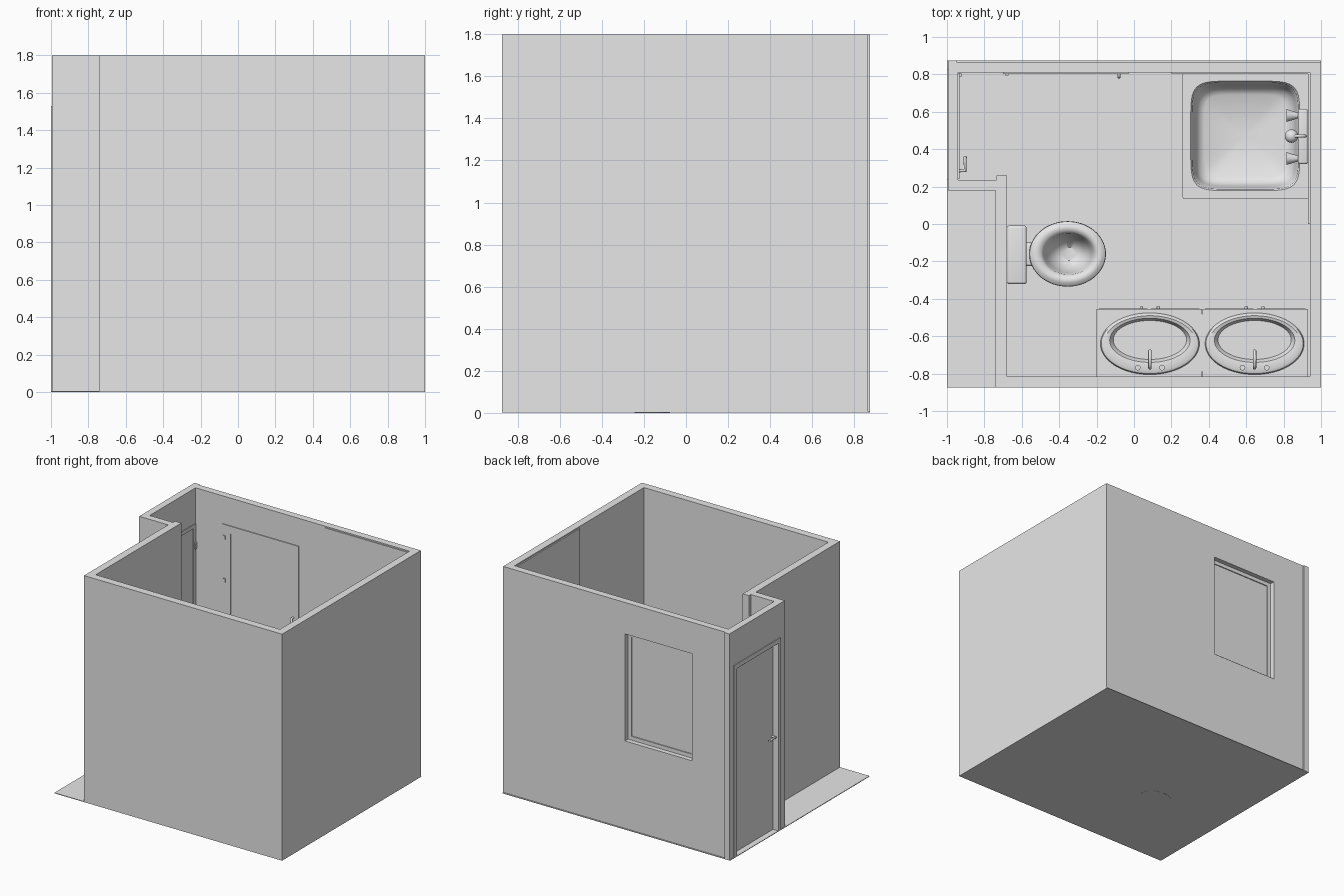
import bpy, bmesh, math

if "Cube" in bpy.data.objects:
    bpy.data.objects.remove(bpy.data.objects["Cube"])

grey = bpy.data.materials.new("plain_grey")
grey.use_nodes = True
grey.diffuse_color = (0.8, 0.8, 0.8, 1)
grey.node_tree.nodes["Principled BSDF"].inputs["Base Color"].default_value = (0.8, 0.8, 0.8, 1)


def finish(name, bm, smooth=False):
    bmesh.ops.recalc_face_normals(bm, faces=bm.faces)
    mesh = bpy.data.meshes.new(name)
    bm.to_mesh(mesh)
    bm.free()
    ob = bpy.data.objects.new(name, mesh)
    bpy.context.collection.objects.link(ob)
    mesh.materials.append(grey)
    if smooth:
        bpy.ops.object.select_all(action='DESELECT')
        ob.select_set(True)
        bpy.context.view_layer.objects.active = ob
        bpy.ops.object.shade_smooth_by_angle(angle=math.radians(40))
    return ob


def box(name, x, y, z, bevel=0):
    bm = bmesh.new()
    bmesh.ops.create_cube(bm, size=1)
    for v in bm.verts:
        for i, (lo, hi) in enumerate((x, y, z)):
            v.co[i] = lo if v.co[i] < 0 else hi
    if bevel:
        bmesh.ops.bevel(bm, geom=bm.edges[:], offset=bevel, segments=4, profile=0.5, affect='EDGES')
    return finish(name, bm, bevel > 0)


def loft(name, rings, n=64):
    """Skin rings of (cx, cy, z, rx, ry, squareness): 2 is an ellipse, high is a rectangle."""
    bm = bmesh.new()
    loops = []
    for cx, cy, z, rx, ry, p in rings:
        loop = []
        for k in range(n):
            c, s = math.cos(math.tau * k / n), math.sin(math.tau * k / n)
            r = (abs(c) ** p + abs(s) ** p) ** (-1 / p)
            loop.append(bm.verts.new((cx + rx * r * c, cy + ry * r * s, z)))
        loops.append(loop)
    for a, b in zip(loops, loops[1:]):
        for k in range(n):
            bm.faces.new((a[k], a[(k + 1) % n], b[(k + 1) % n], b[k]))
    bm.faces.new(loops[0])
    bm.faces.new(loops[-1])
    return finish(name, bm, True)


def tube(name, points, radius):
    curve = bpy.data.curves.new(name, 'CURVE')
    curve.dimensions = '3D'
    curve.bevel_depth = radius
    curve.bevel_resolution = 3
    curve.use_fill_caps = True
    spline = curve.splines.new('POLY')
    spline.points.add(len(points) - 1)
    for sp, p in zip(spline.points, points):
        sp.co = (*p, 1)
    ob = bpy.data.objects.new(name, curve)
    bpy.context.collection.objects.link(ob)
    curve.materials.append(grey)


def cut(ob, x, y, z):
    cutter = box("cutter", x, y, z)
    cutter.hide_render = True
    mod = ob.modifiers.new("opening", 'BOOLEAN')
    mod.operation, mod.solver, mod.object = 'DIFFERENCE', 'EXACT', cutter
    bpy.context.view_layer.objects.active = ob
    bpy.ops.object.modifier_apply(modifier=mod.name)
    bpy.data.objects.remove(cutter)


# Room shell: paired outer and inner corners
H = 1.8
outer = [(-.74, -.875), (1, -.875), (1, .866), (-.994, .866), (-.994, .18), (-.74, .18)]
inner = [(-.68, -.815), (.94, -.815), (.94, .81), (-.94, .81), (-.94, .235), (-.68, .235)]
bm = bmesh.new()
rows = [[bm.verts.new((x, y, z)) for x, y in pts]
        for pts, z in ((outer, .002), (outer, H), (inner, H), (inner, .002))]
for a, b in zip(rows, rows[1:] + rows[:1]):
    for k in range(6):
        j = (k + 1) % 6
        bm.faces.new((a[k], a[j], b[j], b[k]))
walls = finish("walls", bm)
cut(walls, (-.66, -.07), (.7, 1), (.7, 1.55))
cut(walls, (-1.1, -.9), (.27, .79), (-.1, 1.49))
box("floor", (-1, 1), (-.875, .875), (.001, .006))
box("wall_return", (-.735, -.68), (.2, .26), (.003, H))
box("corner_strip", (-.994, -.95), (.815, .875), (.003, H))

# Shower wall panels
box("shower_side_panel", (.93, .941), (0, .81), (.006, 1.79))
box("shower_back_panel", (.2, .935), (.803, .811), (.006, 1.79))


def border(name, axis, depth, span, height, width, base):
    """Frame of flat bars standing in the x or y direction."""
    (a, b), (lo, hi) = span, height
    parts = [((a, a + width), (lo, hi)), ((b - width, b), (lo, hi)),
             ((a + width, b - width), (hi - width, hi))]
    if base:
        parts.append(((a + width, b - width), (lo, lo + width)))
    for s, z in parts:
        if axis == 'x':
            box(name, s, depth, z)
        else:
            box(name, depth, s, z)


# Window
box("window_pane", (-.66, -.07), (.812, .82), (.7, 1.55))
border("window_sash", 'x', (.806, .828), (-.66, -.07), (.7, 1.55), .03, True)
border("window_casing", 'x', (.803, .811), (-.7, -.03), (.66, 1.58), .04, True)
for z in (.8, 1.14, 1.48):
    box("window_hinge", (-.69, -.67), (.795, .805), (z - .015, z + .015))
tube("window_handle", [(-.08, .806, 1), (-.08, .785, 1), (-.08, .785, .93)], .008)

# Door
box("door", (-.955, -.94), (.27, .79), (.008, 1.49))
border("door_outer_casing", 'y', (-1, -.993), (.235, .825), (.006, 1.53), .035, False)
border("door_inner_casing", 'y', (-.941, -.934), (.24, .808), (.006, 1.52), .03, False)
for z in (.2, .78, 1.35):
    box("door_hinge", (-.94, -.922), (.785, .805), (z - .025, z + .025))
for face, grip in ((-.94, -.903), (-.955, -.985)):
    tube("door_handle", [(face, .285, .75), (grip, .285, .75), (grip, .36, .75)], .009)

# Toilet
tx, ty = -.355, -.16
loft("toilet_bowl", [
    (tx, ty, 0, .13, .085, 2), (tx, ty, .03, .13, .085, 2), (tx, ty, .1, .1, .07, 2),
    (tx, ty, .2, .15, .12, 2), (tx, ty, .275, .19, .16, 2), (tx, ty, .3, .205, .175, 2),
    (tx, ty, .32, .203, .173, 2), (tx, ty, .335, .185, .155, 2), (tx, ty, .338, .165, .138, 2),
    (tx + .005, ty, .33, .145, .12, 2), (tx + .005, ty, .315, .135, .11, 2),
    (tx + .005, ty, .25, .12, .1, 2), (tx + .01, ty, .18, .085, .07, 2), (tx + .01, ty, .15, .04, .035, 2)])
box("toilet_connector", (-.59, -.5), (-.225, -.1), (.18, .3), .015)
box("toilet_tank", (-.678, -.58), (-.31, -.02), (.27, .57), .025)
box("toilet_tank_lid", (-.68, -.574), (-.322, -.008), (.565, .6), .015)

# Twin vanity units with oval basins
top = .62
for cx in (.085, .645):
    mid = .0825 if cx < .3 else .6475
    half, my, hy = .2825, -.635, .18
    loft("vanity_unit", [(mid, my, .006, half, hy, 300), (mid, my, top, half, hy, 300),
                         (cx, -.64, top, .24, .145, 2), (cx, -.64, top - .2, .22, .13, 2)])
    loft("basin", [
        (cx, -.64, top - .01, .25, .15, 2), (cx, -.64, top + .004, .265, .165, 2),
        (cx, -.64, top + .018, .26, .16, 2), (cx, -.637, top + .025, .245, .147, 2),
        (cx, -.622, top + .02, .215, .118, 2), (cx, -.62, top, .2, .107, 2),
        (cx, -.62, top - .06, .175, .09, 2), (cx, -.625, top - .11, .12, .06, 2),
        (cx, -.63, top - .125, .03, .02, 2)])
    tube("basin_spout", [(cx, -.77, top), (cx, -.77, top + .1), (cx, -.755, top + .12),
                         (cx, -.69, top + .12), (cx, -.678, top + .1)], .009)
    for side in (-1, 1):
        kx = cx + side * .065
        tube("basin_tap", [(kx, -.768, top), (kx, -.768, top + .05)], .015)
        dx = mid + side * .139
        box("vanity_door", (dx - .13, dx + .13), (-.456, -.452), (.06, top - .05))
        px = cx + side * .045
        tube("vanity_knob", [(px, -.453, .45), (px, -.44, .45)], .009)

# Shower tub with rounded basin
bx, by = .595, .471
loft("shower_tub", [
    (bx, by, .006, .335, .336, 300), (bx, by, .3, .335, .336, 300),
    (bx, by, .3, .292, .293, 6), (bx, by, .29, .284, .285, 6), (bx, by, .15, .268, .268, 6),
    (bx, by, .11, .25, .25, 6), (bx, by, .09, .22, .22, 6), (bx, by, .085, .02, .02, 2)], 96)

# Shower fittings on the side wall
box("mixer_bar", (.877, .93), (.32, .615), (.56, .62), .012)
for y in (.35, .58):
    bm = bmesh.new()
    bmesh.ops.create_cone(bm, cap_ends=True, segments=24, radius1=.034, radius2=.014, depth=.065)
    for v in bm.verts:
        x, yy, z = v.co
        v.co = (.848 + z, y + yy, .59 + x)
    finish("mixer_knob", bm, True)
tube("shower_pipe", [(.915, .47, .6), (.915, .47, 1.36), (.9, .47, 1.39), (.845, .47, 1.38)], .009)
bm = bmesh.new()
bmesh.ops.create_uvsphere(bm, u_segments=24, v_segments=12, radius=.036)
for v in bm.verts:
    v.co.x += .842
    v.co.y += .47
    v.co.z += 1.36
finish("shower_head", bm, True)
